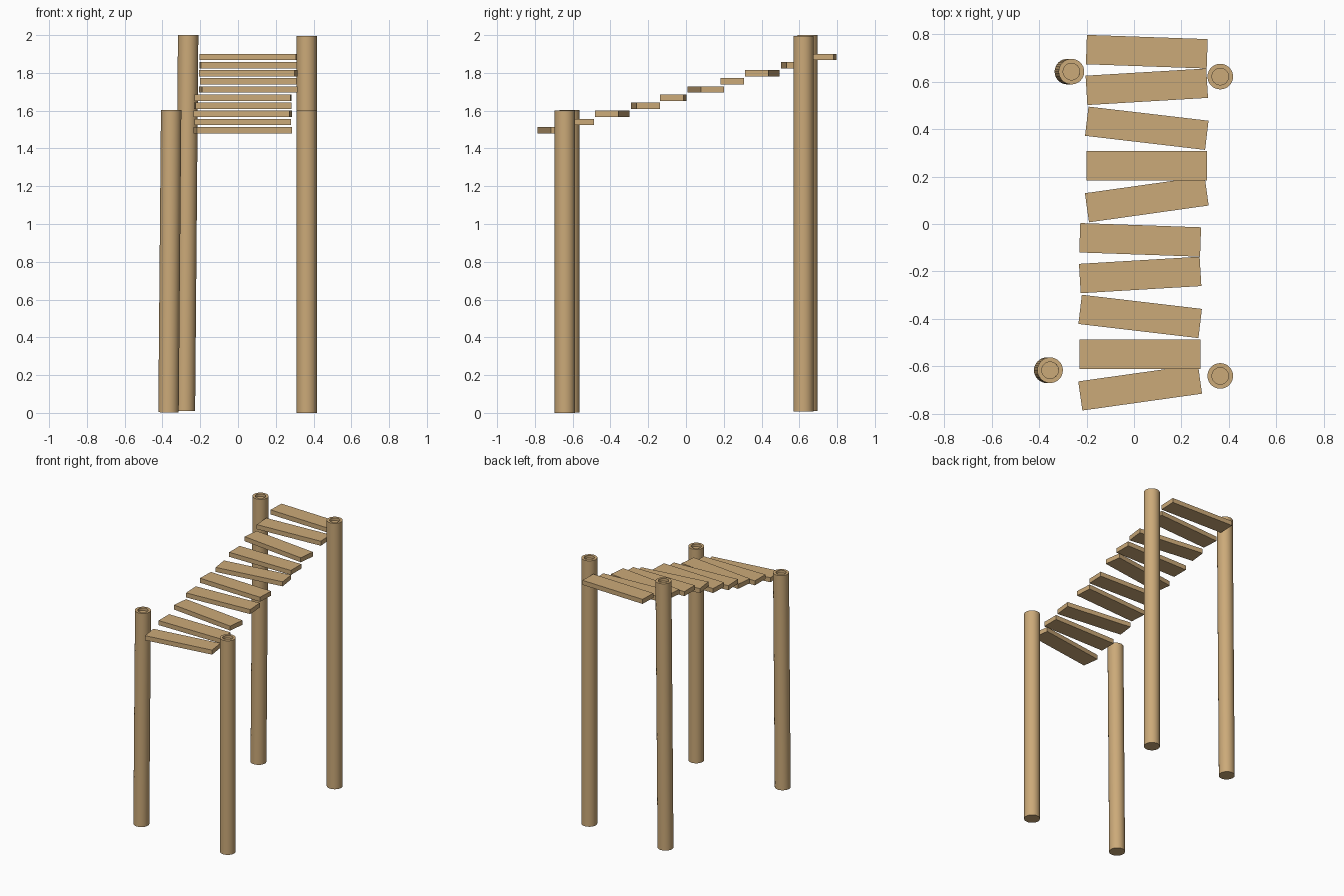
import bpy, bmesh, math
from mathutils import Vector, Matrix

if "Cube" in bpy.data.objects:
    bpy.data.objects.remove(bpy.data.objects["Cube"])

wood = bpy.data.materials.new("wood")
wood.diffuse_color = (0.6, 0.4, 0.19, 1)
wood.use_nodes = True
wood.node_tree.nodes["Principled BSDF"].inputs["Base Color"].default_value = wood.diffuse_color


def add_object(name, bm):
    mesh = bpy.data.meshes.new(name)
    bm.to_mesh(mesh)
    bm.free()
    mesh.materials.append(wood)
    obj = bpy.data.objects.new(name, mesh)
    bpy.context.collection.objects.link(obj)
    return obj


def post(name, base, top, radius=0.054, sides=32, bore=0.035, depth=0.02):
    """Round post between two points with a shallow round recess in its top."""
    base, top = Vector(base), Vector(top)
    axis = top - base
    h = axis.length
    bm = bmesh.new()
    rings = []
    for r, z in [(radius, 0), (radius, h), (bore, h), (bore, h - depth)]:
        rings.append([bm.verts.new((r * math.cos(2 * math.pi * i / sides),
                                    r * math.sin(2 * math.pi * i / sides), z))
                      for i in range(sides)])
    for a, b in zip(rings, rings[1:]):
        for i in range(sides):
            j = (i + 1) % sides
            bm.faces.new((a[i], a[j], b[j], b[i]))
    bm.faces.new(rings[0][::-1])
    bm.faces.new(rings[-1])
    turn = axis.to_track_quat('Z', 'Y').to_matrix().to_4x4()
    bm.transform(Matrix.Translation(base) @ turn)
    obj = add_object(name, bm)
    bpy.ops.object.select_all(action='DESELECT')
    obj.select_set(True)
    bpy.context.view_layer.objects.active = obj
    bpy.ops.object.shade_smooth_by_angle(angle=math.radians(35))


def plank(name, x, y, z, degrees):
    bm = bmesh.new()
    bmesh.ops.create_cube(bm, size=1)
    bm.transform(Matrix.Diagonal((0.51, 0.124, 0.034, 1)))
    obj = add_object(name, bm)
    obj.location = (x, y, z)
    obj.rotation_euler.z = math.radians(degrees)


# Four support posts, the left pair leaning slightly inwards
post("front_right_post", (0.364, -0.641, 0), (0.364, -0.641, 1.6))
post("back_right_post", (0.364, 0.622, 0.008), (0.364, 0.622, 1.996))
post("front_left_post", (-0.368, -0.617, 0.003), (-0.354, -0.617, 1.604))
post("back_left_post", (-0.281, 0.643, 0.01), (-0.264, 0.643, 2.0))

# Ten rising planks: two runs of five with the same pattern of twists
twists = [8, 0, -6.7, 3.4, -2]
spots = [-0.69, -0.549, -0.39, -0.215, -0.067]
for run in range(2):
    for i in range(5):
        n = run * 5 + i
        plank(f"plank_{n + 1}", 0.026 + 0.028 * run, spots[i] + 0.794 * run,
              1.497 + 0.043 * n, twists[i])
